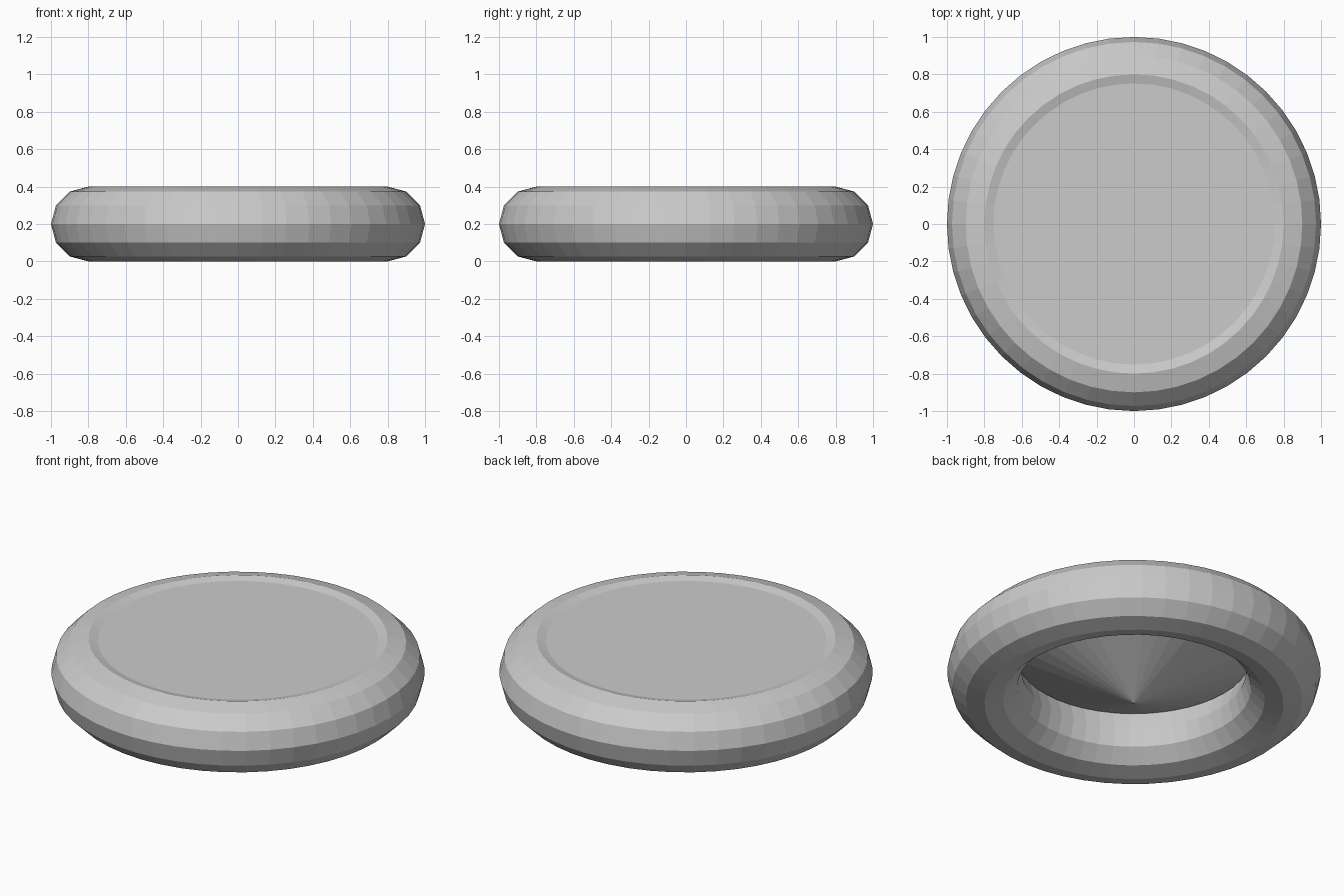
import bpy
import math

if "Cube" in bpy.data.objects:
    bpy.data.objects.remove(bpy.data.objects["Cube"])

# Outer ring: faceted torus resting on the ground
bpy.ops.mesh.primitive_torus_add(
    major_radius=0.8, minor_radius=0.2,
    major_segments=48, minor_segments=12,
    location=(0, 0, 0.2))
bpy.context.object.name = "outer_ring"

# Filling: inverted cone, flat base on top and point facing down
top_z, tip_z = 0.387, 0.007
bpy.ops.mesh.primitive_cone_add(
    vertices=32, radius1=0.8, radius2=0, depth=top_z - tip_z,
    location=(0, 0, (top_z + tip_z) / 2), rotation=(math.pi, 0, 0))
bpy.context.object.name = "inverted_cone_centre"
